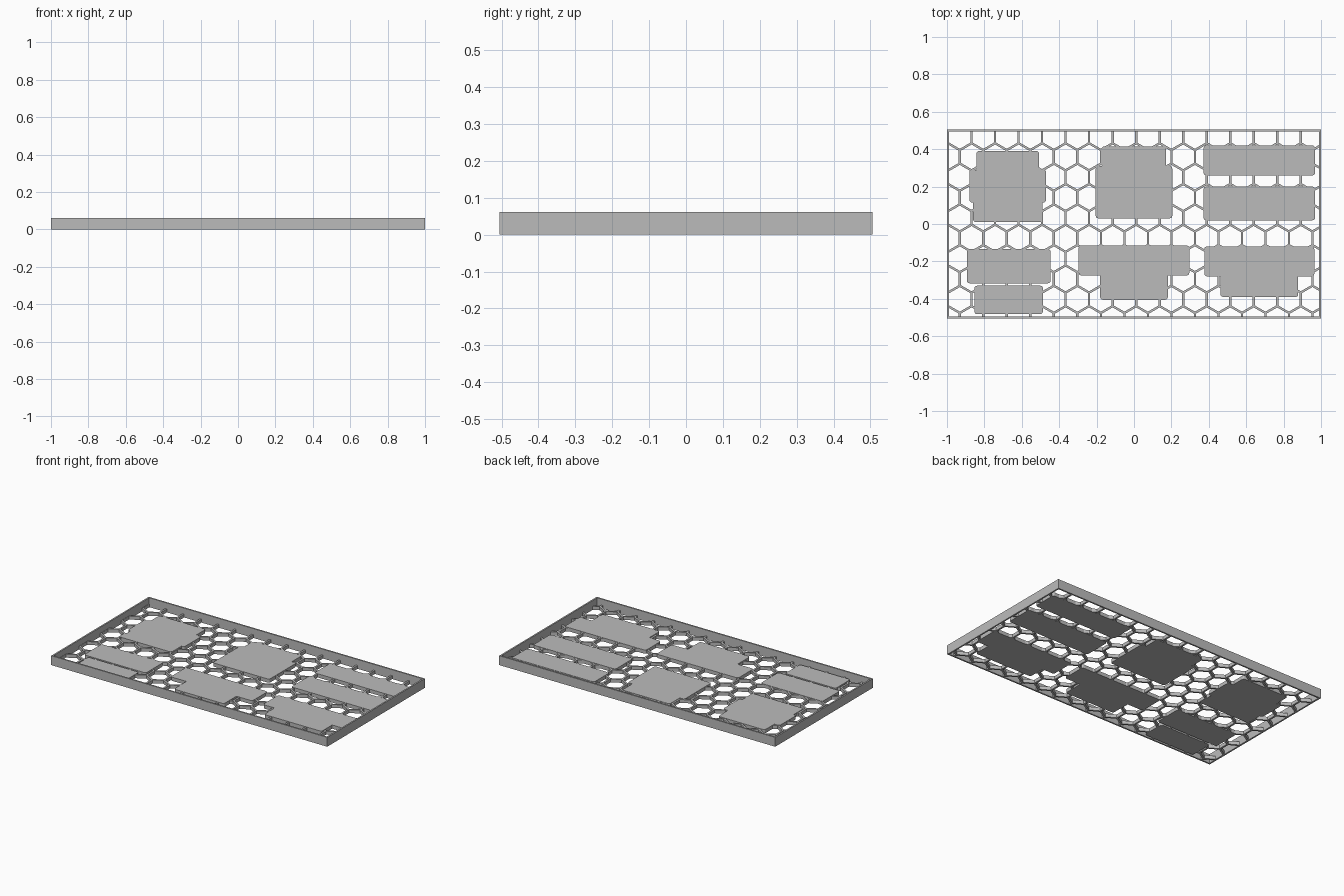
import bpy, bmesh
from math import sin, cos, pi, sqrt

cube = bpy.data.objects.get("Cube")
if cube:
    bpy.data.objects.remove(cube, do_unlink=True)

HALF_X, HALF_Y = 1.0, 0.505
WALL, HEIGHT = 0.01, 0.061
RIB_TOP, PLATE_TOP = 0.022, 0.024
PITCH, RIB = 0.1257, 0.012

grey = bpy.data.materials.new("light grey")
grey.use_nodes = True
grey.diffuse_color = (0.5, 0.5, 0.5, 1)
grey.node_tree.nodes["Principled BSDF"].inputs["Base Color"].default_value = grey.diffuse_color


def finish(name, bm):
    bmesh.ops.recalc_face_normals(bm, faces=bm.faces)
    mesh = bpy.data.meshes.new(name)
    bm.to_mesh(mesh)
    bm.free()
    mesh.materials.append(grey)
    obj = bpy.data.objects.new(name, mesh)
    bpy.context.collection.objects.link(obj)
    return obj


def prism(bm, outline, z0, z1):
    """Extrude a flat outline from z0 up to z1."""
    face = bm.faces.new([bm.verts.new((x, y, z0)) for x, y in outline])
    top = bmesh.ops.extrude_face_region(bm, geom=[face])["geom"]
    for v in top:
        if isinstance(v, bmesh.types.BMVert):
            v.co.z = z1


def rectangle(hx, hy):
    return [(-hx, -hy), (hx, -hy), (hx, hy), (-hx, hy)]


def cut(target, cutter):
    """Subtract the cutter from the target and discard the cutter."""
    cutter.hide_render = True
    mod = target.modifiers.new("cut", 'BOOLEAN')
    mod.operation, mod.solver, mod.object = 'DIFFERENCE', 'EXACT', cutter
    bpy.context.view_layer.objects.active = target
    bpy.ops.object.modifier_apply(modifier=mod.name)
    bpy.data.objects.remove(cutter, do_unlink=True)


# Thin rim around the tray
bm = bmesh.new()
prism(bm, rectangle(HALF_X, HALF_Y), 0, HEIGHT)
rim = finish("rim", bm)
bm = bmesh.new()
prism(bm, rectangle(HALF_X - WALL, HALF_Y - WALL), -0.1, 0.2)
cut(rim, finish("rim_cutter", bm))

# Honeycomb floor: one panel cut by a staggered field of hexagons
bm = bmesh.new()
prism(bm, rectangle(HALF_X - WALL, HALF_Y - WALL), 0, RIB_TOP)
floor = finish("honeycomb_floor", bm)
bm = bmesh.new()
radius = (PITCH - RIB) / sqrt(3)
for row in range(10):
    cy = 0.468 - row * PITCH * sqrt(3) / 2
    for col in range(18):
        cx = -1.057 + (col + 0.5 * (row % 2)) * PITCH
        hexagon = [(cx + radius * sin(i * pi / 3), cy + radius * cos(i * pi / 3))
                   for i in range(6)]
        prism(bm, hexagon, -0.1, 0.1)
cut(floor, finish("hexagon_cutter", bm))


def plate(name, cx, bands):
    """Symmetric plate of stacked bands (half width, top y, bottom y)."""
    right = [(w, y) for w, top, bottom in bands for y in (top, bottom)]
    outline = [(cx + w, y) for w, y in right] + [(cx - w, y) for w, y in reversed(right)]
    bm = bmesh.new()
    prism(bm, outline, 0, PLATE_TOP)
    bmesh.ops.recalc_face_normals(bm, faces=bm.faces)
    corners = [e for e in bm.edges
               if abs(e.verts[0].co.z - e.verts[1].co.z) > 0.01 and e.is_convex]
    bmesh.ops.bevel(bm, geom=corners, offset=0.014, segments=3, profile=0.5,
                    affect='EDGES', clamp_overlap=True)
    return finish(name, bm)


# Solid label plates set into the floor
plate("back_right_plate", -0.675,
      [(0.168, 0.39, 0.29), (0.205, 0.29, 0.115), (0.185, 0.115, 0.01)])
plate("back_middle_plate", 0.0, [(0.172, 0.415, 0.31), (0.205, 0.31, 0.03)])
plate("back_left_upper_plate", 0.67, [(0.298, 0.42, 0.26)])
plate("back_left_lower_plate", 0.67, [(0.298, 0.2, 0.02)])
plate("front_right_upper_plate", -0.67, [(0.224, -0.135, -0.317)])
plate("front_right_lower_plate", -0.67, [(0.183, -0.33, -0.482)])
plate("front_middle_plate", 0.0, [(0.296, -0.115, -0.275), (0.181, -0.275, -0.405)])
plate("front_left_plate", 0.67, [(0.294, -0.12, -0.28), (0.208, -0.28, -0.39)])
